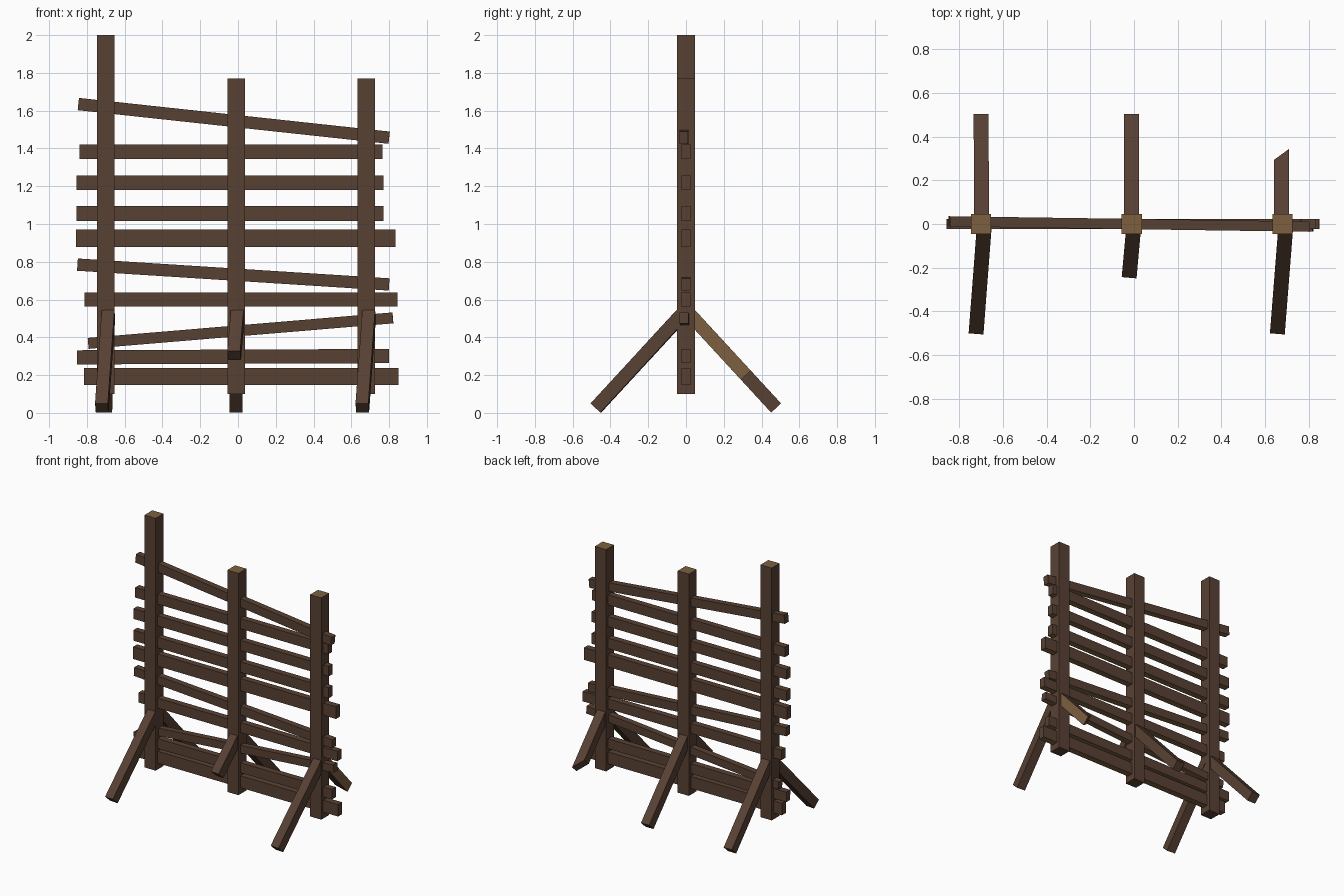
import bpy, bmesh
from mathutils import Vector, Matrix

if "Cube" in bpy.data.objects:
    bpy.data.objects.remove(bpy.data.objects["Cube"])


def material(name, rgb):
    m = bpy.data.materials.new(name)
    m.diffuse_color = (*rgb, 1)
    m.use_nodes = True
    m.node_tree.nodes["Principled BSDF"].inputs["Base Color"].default_value = m.diffuse_color
    return m


dark_wood = material("dark_wood", (0.098, 0.053, 0.034))
light_wood = material("light_wood", (0.205, 0.117, 0.051))


def beam(name, a, b, width, height, light_dir=None, shear=0.0):
    """Square timber from a to b. Faces towards light_dir get the light wood.
    shear shortens the -x side of the far end (splintered cut)."""
    a, b = Vector(a), Vector(b)
    d = b - a
    length = d.length
    d.normalize()
    ref = Vector((0, 1, 0)) if abs(d.z) > 0.95 else Vector((0, 0, 1))
    side = d.cross(ref).normalized()
    up = side.cross(d)
    rot = Matrix((d, side, up)).transposed().to_4x4()
    bm = bmesh.new()
    bmesh.ops.create_cube(bm, size=1)
    bm.transform(Matrix.Translation((a + b) / 2) @ rot
                 @ Matrix.Diagonal((length, width, height, 1)))
    if shear:
        mid = (a + b) / 2
        for v in bm.verts:
            if (v.co - mid).dot(d) > 0 and v.co.x < b.x:
                v.co -= d * shear
    bmesh.ops.recalc_face_normals(bm, faces=bm.faces)
    bm.normal_update()
    if light_dir:
        for f in bm.faces:
            f.material_index = int(f.normal.dot(Vector(light_dir)) > 0.8)
    me = bpy.data.meshes.new(name)
    bm.to_mesh(me)
    bm.free()
    me.materials.append(dark_wood)
    me.materials.append(light_wood)
    ob = bpy.data.objects.new(name, me)
    bpy.context.collection.objects.link(ob)
    return ob


UP = (0, 0, 1)

# Upright posts
for side, x, top in (("left", -0.70, 2.0), ("middle", -0.01, 1.77), ("right", 0.68, 1.77)):
    beam(side + "_post", (x, 0, 0.10), (x, 0, top), 0.093, 0.093, UP)

# Horizontal and crooked slats: x0, z0, x1, z1, height, y0, y1
slats = (
    (-0.815, 0.193, 0.85, 0.193, 0.09, 0, 0),
    (-0.852, 0.294, 0.80, 0.301, 0.075, 0, 0),
    (-0.793, 0.368, 0.82, 0.503, 0.058, 0.01, -0.01),
    (-0.812, 0.600, 0.844, 0.600, 0.075, 0, 0),
    (-0.85, 0.785, 0.80, 0.680, 0.065, 0, 0),
    (-0.857, 0.924, 0.833, 0.924, 0.092, 0, 0),
    (-0.855, 1.056, 0.77, 1.056, 0.079, 0, 0),
    (-0.855, 1.219, 0.77, 1.219, 0.077, 0, 0),
    (-0.84, 1.383, 0.765, 1.383, 0.076, 0, 0),
    (-0.845, 1.635, 0.80, 1.457, 0.065, 0.012, -0.012),
)
for i, (x0, z0, x1, z1, h, y0, y1) in enumerate(slats, 1):
    beam(f"slat_{i}", (x0, y0, z0), (x1, y1, z1), 0.047, h, UP)

# Slanted ground braces: name, top x, bottom x, direction, reach in y
braces = (
    ("left_front_brace", -0.686, -0.721, -1, 0.477),
    ("middle_front_brace", -0.002, -0.020, -1, 0.220),
    ("right_front_brace", 0.694, 0.658, -1, 0.477),
    ("left_back_brace", -0.697, -0.700, 1, 0.477),
    ("middle_back_brace", -0.011, -0.011, 1, 0.477),
)


def slope_z(y):
    return 0.026 + (0.477 - y) * 1.085


for name, xa, xb, s, reach in braces:
    beam(name, (xa, s * 0.02, slope_z(0.02)), (xb, s * reach, slope_z(reach)), 0.068, 0.071)

# Broken brace with a slanted cut and a bare light side
beam("broken_back_brace", (0.675, 0.02, slope_z(0.02)), (0.675, 0.317, slope_z(0.317)),
     0.068, 0.071, (1, 0, 0), 0.073)
